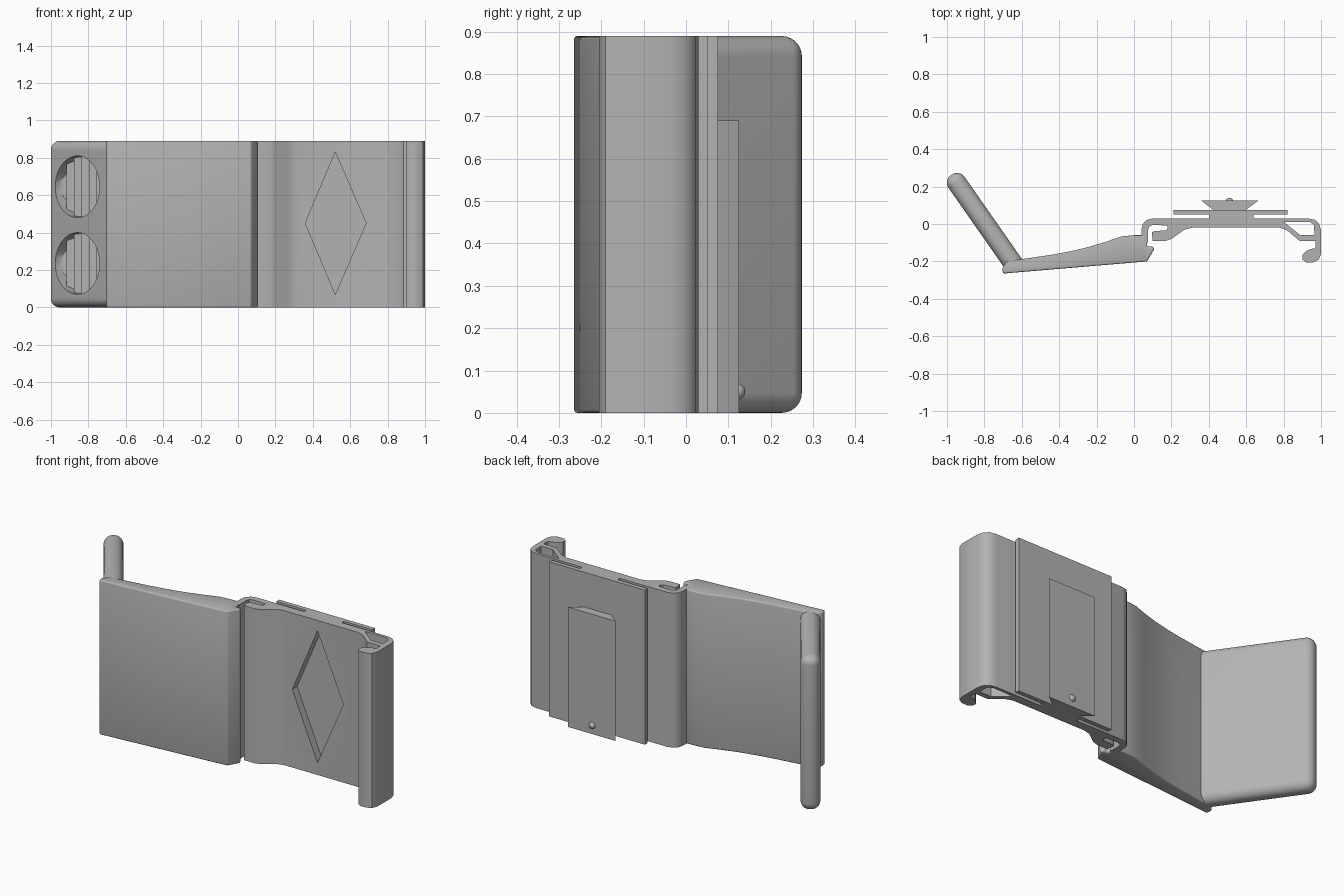
import bpy, bmesh, math
from mathutils import Matrix, Vector

if "Cube" in bpy.data.objects:
    bpy.data.objects.remove(bpy.data.objects["Cube"], do_unlink=True)

H = 0.89

grey = bpy.data.materials.new("plain grey")
grey.use_nodes = True
grey.diffuse_color = (0.45, 0.45, 0.45, 1)
grey.node_tree.nodes["Principled BSDF"].inputs["Base Color"].default_value = grey.diffuse_color


def make(name, bm, matrix=Matrix()):
    bmesh.ops.transform(bm, matrix=matrix, verts=bm.verts)
    bmesh.ops.recalc_face_normals(bm, faces=bm.faces)
    mesh = bpy.data.meshes.new(name)
    bm.to_mesh(mesh)
    bm.free()
    mesh.materials.append(grey)
    obj = bpy.data.objects.new(name, mesh)
    bpy.context.collection.objects.link(obj)
    return obj


def prism(name, points, low=0.0, high=H, matrix=Matrix()):
    """Extrude a closed outline along its local z."""
    bm = bmesh.new()
    face = bm.faces.new([bm.verts.new((x, y, low)) for x, y in points])
    new = bmesh.ops.extrude_face_region(bm, geom=[face])["geom"]
    verts = [v for v in new if isinstance(v, bmesh.types.BMVert)]
    bmesh.ops.translate(bm, vec=(0, 0, high - low), verts=verts)
    return make(name, bm, matrix)


def activate(obj):
    bpy.ops.object.select_all(action="DESELECT")
    obj.select_set(True)
    bpy.context.view_layer.objects.active = obj


def apply(obj, kind, **settings):
    activate(obj)
    mod = obj.modifiers.new(kind.lower(), kind)
    for key, value in settings.items():
        setattr(mod, key, value)
    bpy.ops.object.modifier_apply(modifier=mod.name)


def combine(obj, other, operation="DIFFERENCE"):
    apply(obj, "BOOLEAN", object=other, operation=operation, solver="EXACT")
    bpy.data.objects.remove(other, do_unlink=True)


def smooth(obj):
    activate(obj)
    bpy.ops.object.shade_smooth_by_angle(angle=math.radians(38))


# Tapering arm
arm = prism("arm", [
    (-0.70, -0.265), (0.07, -0.20), (0.108, -0.135), (0.10, -0.12), (0.07, -0.12),
    (0.07, -0.06), (0.0, -0.06), (-0.07, -0.067), (-0.15, -0.095), (-0.25, -0.125),
    (-0.35, -0.148), (-0.45, -0.166), (-0.60, -0.188), (-0.68, -0.20), (-0.705, -0.235)])
apply(arm, "BEVEL", width=0.008, segments=3, limit_method="ANGLE", angle_limit=math.radians(40))
smooth(arm)

# Clip frame: hooked wall, bar, strut and end hook
frame = prism("clip_frame", [
    (0.04, -0.10), (0.04, -0.03), (0.047, 0.0), (0.068, 0.022), (0.10, 0.03),
    (0.93, 0.03), (0.968, 0.022), (0.99, 0.0), (1.0, -0.035), (1.0, -0.16),
    (0.988, -0.19), (0.96, -0.205), (0.92, -0.205), (0.9, -0.19), (0.9, -0.165),
    (0.92, -0.145), (0.945, -0.133), (0.97, -0.13), (0.97, -0.09), (0.885, -0.09),
    (0.82, -0.035), (0.78, -0.02), (0.31, -0.02), (0.27, -0.03), (0.20, -0.08),
    (0.17, -0.09), (0.10, -0.09), (0.095, -0.045), (0.11, -0.038), (0.17, -0.034),
    (0.18, -0.025), (0.18, -0.008), (0.10, -0.005), (0.08, -0.015), (0.075, -0.035),
    (0.075, -0.10)])
cavity = prism("cavity_cutter", [(0.80, 0.012), (0.94, 0.012), (0.962, -0.005),
                                 (0.965, -0.06), (0.89, -0.06)], -0.1, 1)
combine(frame, cavity)
diamond = prism("diamond_cutter", [(0.52, 0.07), (0.685, 0.45), (0.52, 0.83), (0.36, 0.45)],
                -0.025, 0.1, Matrix.Rotation(math.pi / 2, 4, "X"))
combine(frame, diamond)
smooth(frame)

# Back plate on its rib, with the dovetail block and detent ball
prism("plate_rib", [(0.40, 0.029), (0.64, 0.029), (0.64, 0.055), (0.40, 0.055)])
prism("back_plate", [(0.21, 0.05), (0.82, 0.05), (0.82, 0.075), (0.21, 0.075)])
prism("dovetail_block", [(0.43, 0.07), (0.59, 0.07), (0.665, 0.125), (0.36, 0.125)], 0, 0.69)
ball = bmesh.new()
bmesh.ops.create_uvsphere(ball, u_segments=24, v_segments=12, radius=0.02)
smooth(make("detent_ball", ball, Matrix.Translation((0.51, 0.12, 0.05))))

# Tilted paddle with rounded edges
start, end, radius = Vector((-0.65, -0.205, 0)), Vector((-0.947, 0.22, 0)), 0.052
along = (end - start).normalized()
up = Vector((0, 0, 1))
inward = along.cross(up)
length = (end - start).length + radius
tail = 0.025


def paddle_frame(origin):
    matrix = Matrix((along, up, inward)).transposed().to_4x4()
    matrix.translation = origin
    return matrix


bm = bmesh.new()
bmesh.ops.create_cube(bm, size=1)
bmesh.ops.scale(bm, vec=(length + tail, H, 2 * radius), verts=bm.verts)
bmesh.ops.translate(bm, vec=((length - tail) / 2, H / 2, 0), verts=bm.verts)
rounded = [e for e in bm.edges if max(v.co.x for v in e.verts) > 0]
bmesh.ops.bevel(bm, geom=rounded, offset=0.048, segments=8, profile=0.5, affect="EDGES")
paddle = make("paddle", bm, paddle_frame(start))

# Two oval grip recesses with stepped floors
face_centre = start - inward * radius + along * 0.29
run = -0.04
rise = run * along.y / along.x
for z in (0.235, 0.645):
    oval = [(0.207 * math.cos(a), 0.165 * math.sin(a))
            for a in (math.tau * i / 40 for i in range(40))]
    cutter = prism("recess_cutter", oval, -0.05, 0.08, paddle_frame(face_centre + up * z))
    point = face_centre + inward * 0.028 - 4 * Vector((run, rise, 0))
    steps = [(point - inward * 0.2)[:2]]
    for i in range(8):
        steps += [(point.x, point.y), (point.x, point.y + rise)]
        point += Vector((run, rise, 0))
    steps += [point[:2], (point - inward * 0.2)[:2]]
    combine(cutter, prism("step_cutter", steps, -0.2, 1.1), "INTERSECT")
    combine(paddle, cutter)
smooth(paddle)
